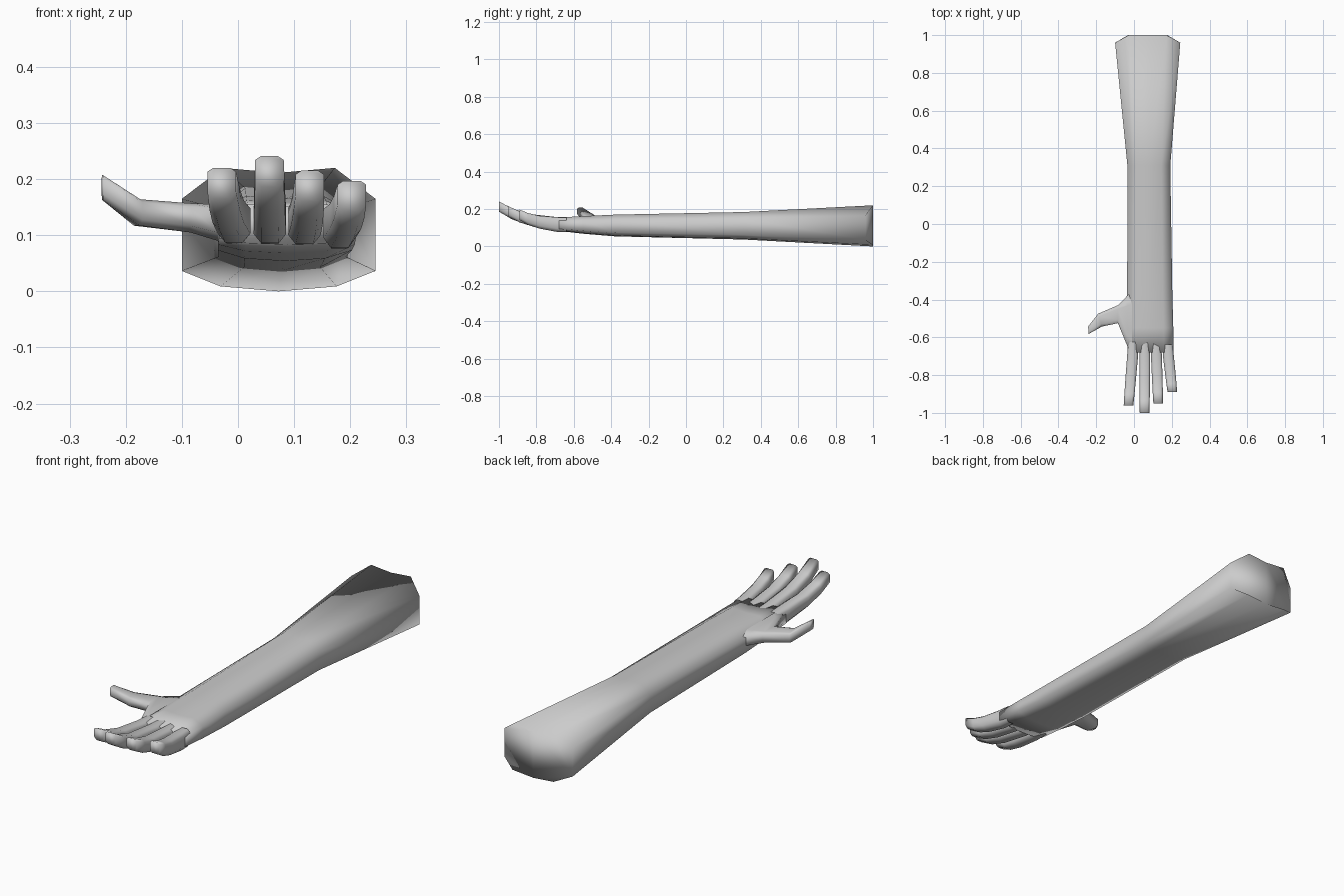
import bpy, bmesh
from mathutils import Vector

if "Cube" in bpy.data.objects:
    bpy.data.objects.remove(bpy.data.objects["Cube"])

# Cross-section templates: u across, v up, both -1..1
ARM = [(-1, .5), (-1, -.67), (-.6, -.92), (0, -1), (.6, -.92),
       (1, -.67), (1, .5), (.58, 1), (0, .92), (-.58, 1)]
DIGIT = [(-1, .75), (-1, -.55), (-.55, -1), (.55, -1),
         (1, -.55), (1, .75), (.6, 1), (-.6, 1)]


def ring(shape, a, b, z0, z1, bow=0):
    """Section spanning a to b (xy points) and z0 to z1; bow pulls the sides forward."""
    a, b = Vector(a), Vector(b)
    mid, half = (a + b) / 2, (b - a) / 2
    pts = []
    for u, v in shape:
        p = mid + half * u
        pts.append((p.x, p.y - (bow if abs(u) == 1 else 0),
                    (z0 + z1) / 2 + v * (z1 - z0) / 2))
    return pts


def loft(name, rings, cap_start=False):
    bm = bmesh.new()
    loops = [[bm.verts.new(p) for p in r] for r in rings]
    n = len(loops[0])
    for r, s in zip(loops, loops[1:]):
        for i in range(n):
            j = (i + 1) % n
            bm.faces.new((r[i], r[j], s[j], s[i]))
    if cap_start:
        bm.faces.new(loops[0])
    bm.faces.new(loops[-1])
    # rings run away from the elbow; fix the winding by signed volume direction
    bmesh.ops.recalc_face_normals(bm, faces=bm.faces)
    me = bpy.data.meshes.new(name)
    bm.to_mesh(me)
    bm.free()
    for f in me.polygons:
        f.use_smooth = True
    ob = bpy.data.objects.new(name, me)
    bpy.context.collection.objects.link(ob)
    return ob


# Forearm, wrist and palm: y, x left, x right, z bottom, z top, bow
arm = [(1, -.1, .245, 0, .22, .04), (.31, -.035, .192, .037, .184, 0),
       (-.38, -.036, .203, .054, .17, 0), (-.55, -.036, .208, .068, .162, 0),
       (-.68, -.034, .21, .083, .155, 0)]
loft("forearm_and_palm",
     [ring(ARM, (x0, y), (x1, y), z0, z1, bow) for y, x0, x1, z0, z1, bow in arm],
     cap_start=True)

# Fingers: base x, tip x, tip y, tip top z, base bottom z
fingers = {
    "index_finger": (-.006, -.029, -.96, .22, .085),
    "middle_finger": (.057, .056, -1, .241, .083),
    "ring_finger": (.118, .128, -.95, .215, .082),
    "little_finger": (.18, .203, -.89, .197, .076),
}
for name, (xb, xt, yt, top, low) in fingers.items():
    rings = []
    # fraction along, half width, rise of the bottom, rise of the top
    for t, w, rb, rt in [(-.2, .024, 0, 0), (.05, .029, .03, .03),
                         (.5, .028, .3, .22), (.78, .027, .6, .55), (1, .0255, 1, 1)]:
        x, y = xb + (xt - xb) * max(t, 0), -.68 + (yt + .68) * t
        rings.append(ring(DIGIT, (x - w, y), (x + w, y),
                          low + (top - .055 - low) * rb, .155 + (top - .155) * rt))
    loft(name, rings)

# Thumb, with the web that joins it to the palm
loft("thumb", [ring(DIGIT, *r) for r in [
    ((-.01, -.36), (-.01, -.68), .085, .155),
    ((-.036, -.38), (-.036, -.645), .09, .155),
    ((-.085, -.43), (-.085, -.525), .105, .157),
    ((-.19, -.475), (-.17, -.543), .117, .164),
    ((-.243, -.543), (-.24, -.582), .163, .207)]])
